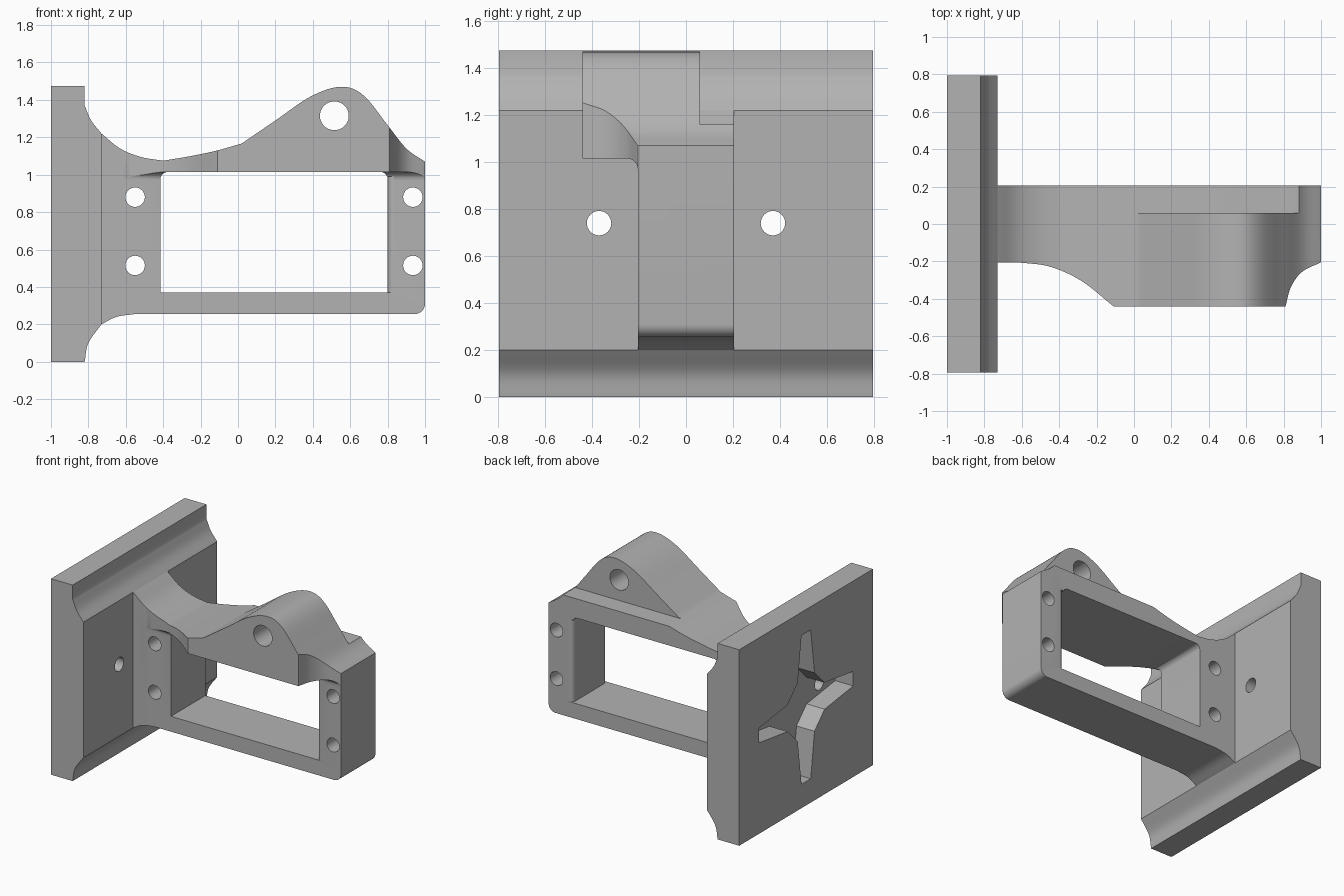
import bpy, bmesh
from math import sin, cos, pi, radians
from mathutils import Vector

if "Cube" in bpy.data.objects:
    bpy.data.objects.remove(bpy.data.objects["Cube"], do_unlink=True)

grey = bpy.data.materials.new("plain_grey")
grey.use_nodes = True
COLOUR = (0.45, 0.45, 0.45, 1)
grey.diffuse_color = COLOUR
grey.node_tree.nodes["Principled BSDF"].inputs["Base Color"].default_value = COLOUR


def spline(pts, steps=8):
    """Smooth curve through the given 2D points."""
    p = [Vector(q) for q in pts]
    p = [2 * p[0] - p[1]] + p + [2 * p[-1] - p[-2]]
    out = []
    for a, b, c, d in zip(p, p[1:], p[2:], p[3:]):
        for i in range(steps):
            t = i / steps
            out.append(b + (c - a) * t / 2 + (2 * a - 5 * b + 4 * c - d) * t**2 / 2
                       + (3 * b - a - 3 * c + d) * t**3 / 2)
    return [tuple(v) for v in out] + [tuple(pts[-1])]


def arc(cx, cy, r, start, end, n=8):
    angles = [radians(start + (end - start) * i / n) for i in range(n + 1)]
    return [(cx + r * cos(a), cy + r * sin(a)) for a in angles]


def prism(name, pts, axis, lo, hi):
    """Extrude a 2D outline along an axis."""
    place = {"x": lambda u, v, w: (w, u, v),
             "y": lambda u, v, w: (u, w, v),
             "z": lambda u, v, w: (u, v, w)}[axis]
    bm = bmesh.new()
    rings = [[bm.verts.new(place(u, v, w)) for u, v in pts] for w in (lo, hi)]
    bm.faces.new(rings[0])
    bm.faces.new(rings[1])
    n = len(pts)
    for i in range(n):
        j = (i + 1) % n
        bm.faces.new((rings[0][i], rings[0][j], rings[1][j], rings[1][i]))
    bmesh.ops.recalc_face_normals(bm, faces=bm.faces)
    mesh = bpy.data.meshes.new(name)
    bm.to_mesh(mesh)
    bm.free()
    mesh.materials.append(grey)
    obj = bpy.data.objects.new(name, mesh)
    bpy.context.collection.objects.link(obj)
    return obj


def box(u0, u1, v0, v1):
    return [(u0, v0), (u1, v0), (u1, v1), (u0, v1)]


def hole(u, v, r, axis, lo, hi):
    return prism("hole_cutter", arc(u, v, r, 0, 360, 32)[:-1], axis, lo, hi)


def activate(obj):
    bpy.ops.object.select_all(action="DESELECT")
    obj.select_set(True)
    bpy.context.view_layer.objects.active = obj


def cut(obj, cutters):
    activate(obj)
    for c in cutters:
        c.hide_render = True
        mod = obj.modifiers.new("cut", "BOOLEAN")
        mod.operation, mod.solver, mod.object = "DIFFERENCE", "EXACT", c
        bpy.ops.object.modifier_apply(modifier=mod.name)
        bpy.data.objects.remove(c, do_unlink=True)
    bpy.ops.object.shade_smooth_by_angle(angle=radians(25))


# Concave fillets shared by the plate and the frame
low_plate = spline([(-.82, 0), (-.8, .1), (-.73, .2)])
low_frame = spline([(-.73, .2), (-.65, .24), (-.55, .255)])
top_plate = spline([(-.73, 1.22), (-.785, 1.29), (-.82, 1.37)])
top_frame = spline([(-.73, 1.22), (-.63, 1.14), (-.52, 1.095), (-.4, 1.075)])

# Mounting plate with a four-armed recess and two holes
plate = prism("mounting_plate", [(-1, 0)] + low_plate + top_plate
              + [(-.82, 1.475), (-1, 1.475)], "y", -.795, .795)
arm = [(.56, -.055), (.56, .055), (.22, .1)]
star = []
for k in range(4):
    c, s = round(cos(k * pi / 2)), round(sin(k * pi / 2))
    star += [(u * c - v * s, .74 + u * s + v * c)
             for u, v in [(.22, -.1)] + arm]
cut(plate, [prism("recess_cutter", star, "x", -1.1, -.85)]
    + [hole(y, .74, .052, "x", -1.1, -.6) for y in (-.37, .37)])

# Frame and hump as one side profile
hump = (spline([(-.4, 1.075), (-.25, 1.1), (-.11, 1.13), (.02, 1.167)])
        + spline([(.02, 1.167), (.2, 1.29), (.39, 1.419), (.55, 1.47),
                  (.67, 1.425), (.8, 1.265), (.9, 1.14), (1, 1.07)])[1:])
corner = arc(.945, .31, .055, 0, -90)
outline = ([(-.77, .2)] + low_frame + corner[::-1] + hump[::-1]
           + top_frame[::-1][1:] + [(-.77, 1.22)])
frame = prism("frame", outline, "y", -.44, .205)

# Space under the front overhang, filleted where it meets the wall
under = ([(-.7, -.1), (-.205, -.1)] + arc(-.25, .97, .045, 0, 90)
         + [(-.7, 1.015)])
# Curved plan corners of the overhang
left_plan = ([(-1.1, -.7), (-1.1, -.205)]
             + spline([(-.62, -.205), (-.45, -.228), (-.28, -.305), (-.11, -.44)])
             + [(-.11, -.7)])
right_plan = ([(.81, -.7)]
              + spline([(.81, -.44), (.84, -.335), (.9, -.255), (1, -.205)])
              + [(1.2, -.205), (1.2, -.7)])
# Window with rounded upper corners and eased outer upright
window = ([(-.415, .37), (.8, .37)] + arc(.76, .975, .04, 0, 90)
          + arc(-.375, .975, .04, 90, 180))
ease = ([(.7, -.3), (.835, -.3)] + arc(.835, -.17, .035, 270, 180)
        + arc(.835, .17, .035, 180, 90) + [(.835, .3), (.7, .3)])

cut(frame, [
    prism("under_cutter", under, "x", -1.2, 1.2),
    prism("left_cutter", left_plan, "z", -.2, 1.8),
    prism("right_cutter", right_plan, "z", -.2, 1.8),
    prism("step_cutter", box(-.1, 1.2, .06, .5), "z", 1.16, 1.8),
    prism("window_cutter", window, "y", -.8, .5),
    prism("ease_cutter", ease, "z", .37, .99),
    hole(.515, 1.315, .077, "y", -.8, .5),
] + [hole(x, z, .052, "y", -.8, .5) for x in (-.55, .935) for z in (.515, .88)])
